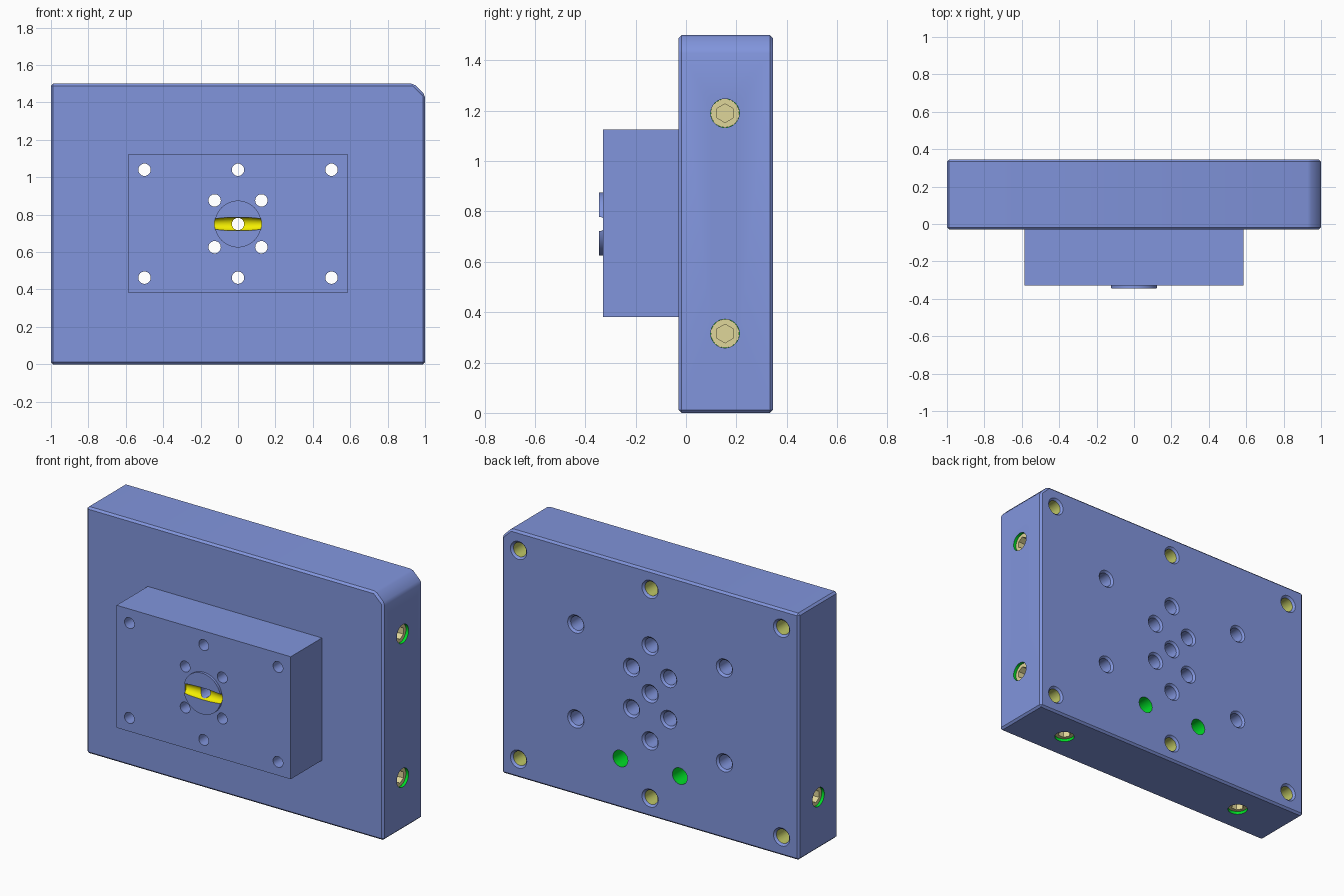
import bpy, bmesh, math
from mathutils import Vector, Matrix

if "Cube" in bpy.data.objects:
    bpy.data.objects.remove(bpy.data.objects["Cube"])

BACK, FRONT = 0.345, -0.03


def material(name, rgb):
    m = bpy.data.materials.new(name)
    m.diffuse_color = (*rgb, 1)
    m.use_nodes = True
    m.node_tree.nodes["Principled BSDF"].inputs["Base Color"].default_value = m.diffuse_color
    return m


BLUE = material("blue_body", (0.22, 0.30, 0.72))
YELLOW = material("yellow_groove", (0.9, 0.85, 0.0))
OLIVE = material("olive_thread", (0.52, 0.57, 0.13))
GREEN = material("green_bore", (0.0, 0.72, 0.02))
BRASS = material("brass_plug", (0.74, 0.67, 0.32))


def make(name, bm, mat):
    bmesh.ops.recalc_face_normals(bm, faces=bm.faces)
    me = bpy.data.meshes.new(name)
    bm.to_mesh(me)
    bm.free()
    me.materials.append(mat)
    ob = bpy.data.objects.new(name, me)
    bpy.context.collection.objects.link(ob)
    return ob


def turned(bm, pos, outward, profile, n=32):
    """Closed turned solid; profile is (radius, depth below the surface)."""
    rot = Vector(outward).to_track_quat('Z', 'Y')
    rings = []
    for r, d in profile:
        rings.append([bm.verts.new(Vector(pos) + rot @ Vector(
            (r * math.cos(math.tau * i / n), r * math.sin(math.tau * i / n), -d)))
            for i in range(n)])
    for a, b in zip(rings, rings[1:]):
        for i in range(n):
            j = (i + 1) % n
            bm.faces.new((a[i], a[j], b[j], b[i]))
    bm.faces.new(rings[0])
    bm.faces.new(rings[-1])


def combine(ob, other, op='DIFFERENCE'):
    mod = ob.modifiers.new("combine", 'BOOLEAN')
    mod.operation, mod.solver, mod.object = op, 'EXACT', other
    mod.material_mode = 'TRANSFER'
    bpy.context.view_layer.objects.active = ob
    bpy.ops.object.modifier_apply(modifier=mod.name)
    bpy.data.objects.remove(other)


def smooth(ob):
    bpy.ops.object.select_all(action='DESELECT')
    ob.select_set(True)
    bpy.context.view_layer.objects.active = ob
    bpy.ops.object.shade_smooth_by_angle(angle=math.radians(30))


# Main plate with one clipped corner and small chamfers
bm = bmesh.new()
outline = [(-1, 0), (1, 0), (1, 1.44), (0.94, 1.5), (-1, 1.5)]
face = bm.faces.new([bm.verts.new((x, FRONT, z)) for x, z in outline])
ext = bmesh.ops.extrude_face_region(bm, geom=[face])
bmesh.ops.translate(bm, vec=(0, BACK - FRONT, 0),
                    verts=[v for v in ext['geom'] if isinstance(v, bmesh.types.BMVert)])
bmesh.ops.recalc_face_normals(bm, faces=bm.faces)
bmesh.ops.bevel(bm, geom=bm.edges[:], offset=0.012, segments=1, affect='EDGES')
body = make("manifold_body", bm, BLUE)

# Raised front block
bm = bmesh.new()
bmesh.ops.create_cube(bm, size=1, matrix=Matrix.Translation((0, -0.155, 0.753))
                      @ Matrix.Diagonal((1.172, 0.35, 0.745, 1)))
combine(body, make("front_block", bm, BLUE), 'UNION')

# Round boss on the block
bm = bmesh.new()
turned(bm, (0, -0.345, 0.75), (0, -1, 0), [(0.125, 0), (0.125, 0.05)], 64)
combine(body, make("round_boss", bm, BLUE), 'UNION')

# Yellow curved groove, kept within the boss
bm = bmesh.new()
bmesh.ops.create_uvsphere(bm, u_segments=48, v_segments=24, radius=1,
                          matrix=Matrix.Translation((0, -0.345, 0.75))
                          @ Matrix.Diagonal((0.2, 0.035, 0.036, 1)))
groove = make("groove_cutter", bm, YELLOW)
bm = bmesh.new()
turned(bm, (0, -0.345, 0.75), (0, -1, 0), [(0.126, -0.1), (0.126, 0.1)], 64)
combine(groove, make("groove_limit", bm, YELLOW), 'INTERSECT')
combine(body, groove)

# Through holes, countersunk at the back, and corner countersinks
through = [(x, z) for x in (-0.5, 0, 0.5) for z in (0.463, 1.04)]
through += [(x, z) for x in (-0.125, 0.125) for z in (0.626, 0.876)] + [(0, 0.75)]
corners = [(x, z) for x in (-0.885, 0, 0.885) for z in (0.115, 1.385)]
bm = bmesh.new()
for x, z in through:
    turned(bm, (x, BACK, z), (0, 1, 0),
           [(0.057, -0.002), (0.043, 0.012), (0.043, 0.3), (0.033, 0.306), (0.033, 0.72)])
for x, z in corners:
    turned(bm, (x, BACK, z), (0, 1, 0), [(0.057, -0.002), (0.043, 0.012)])
combine(body, make("through_cutter", bm, BLUE))

# Threaded blind holes
bm = bmesh.new()
for x, z in corners:
    turned(bm, (x, BACK, z), (0, 1, 0), [(0.043, -0.01), (0.043, 0.26)])
combine(body, make("thread_cutter", bm, OLIVE))

# Green ports at the back and plug bores on the sides and underside
plugs = [((1, 0.155, 1.19), (1, 0, 0)), ((1, 0.155, 0.315), (1, 0, 0)),
         ((-1, 0.155, 0.315), (-1, 0, 0)),
         ((0.66, 0.155, 0), (0, 0, -1)), ((-0.66, 0.155, 0), (0, 0, -1))]
bm = bmesh.new()
for x in (-0.2, 0.2):
    turned(bm, (x, BACK, 0.302), (0, 1, 0), [(0.05, -0.01), (0.05, 0.22)])
for pos, out in plugs:
    turned(bm, pos, out, [(0.057, -0.01), (0.057, 0.15)])
combine(body, make("port_cutter", bm, GREEN))
smooth(body)

# Brass plugs with hexagon sockets
for i, (pos, out) in enumerate(plugs):
    bm = bmesh.new()
    turned(bm, pos, out, [(0.0565, 0.018), (0.0565, 0.14)])
    plug = make(f"socket_plug_{i + 1}", bm, BRASS)
    bm = bmesh.new()
    turned(bm, pos, out, [(0.037, 0.0), (0.037, 0.08)], 6)
    if out[0]:  # socket point faces up on the side plugs
        bmesh.ops.rotate(bm, cent=pos, matrix=Matrix.Rotation(math.radians(30), 3, 'X'),
                         verts=bm.verts)
        top = max(v.co.z for v in bm.verts) - pos[2]
        if top < 0.036:
            bmesh.ops.rotate(bm, cent=pos, verts=bm.verts,
                             matrix=Matrix.Rotation(math.radians(30), 3, 'X'))
    combine(plug, make("socket_cutter", bm, BRASS))
    smooth(plug)
